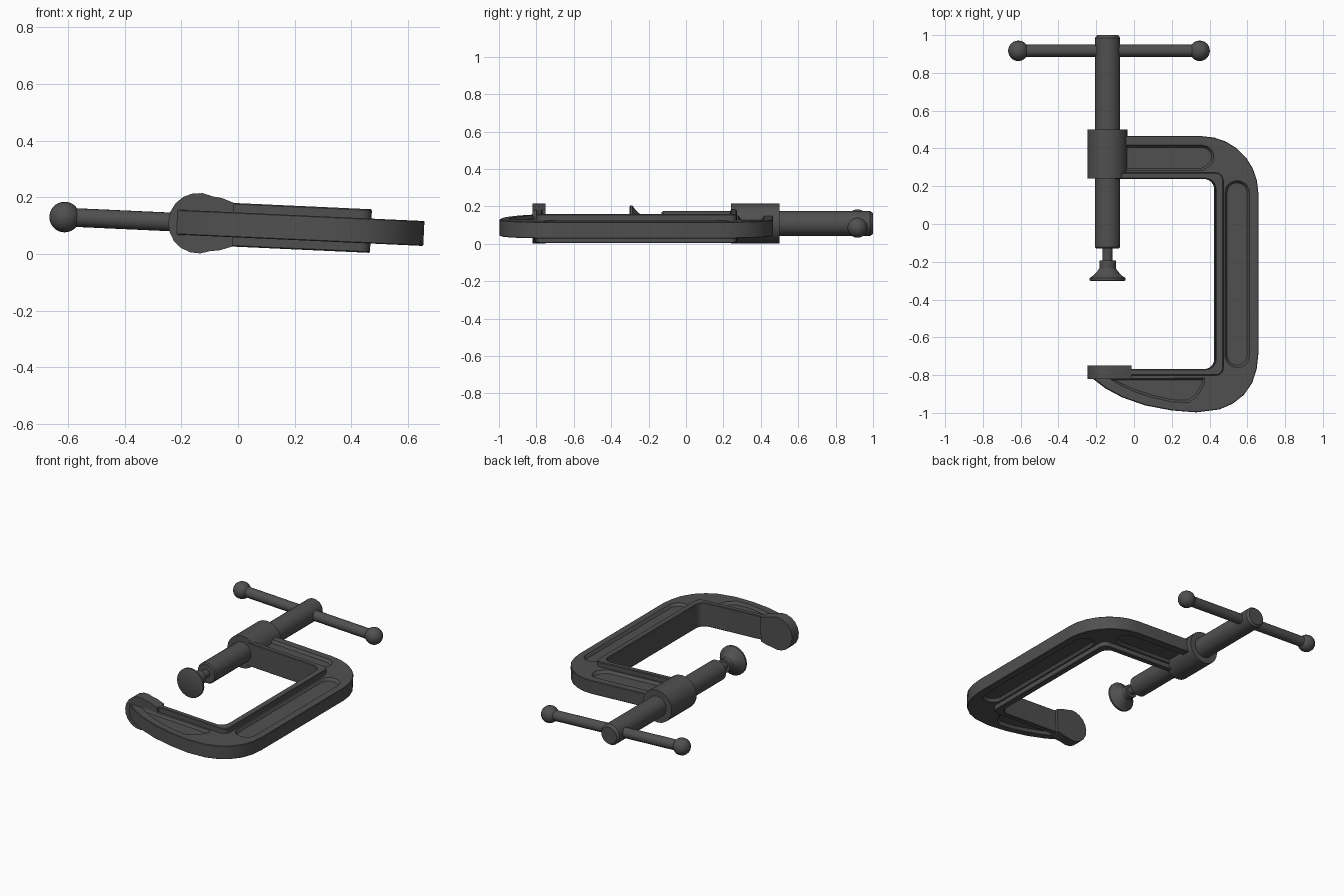
import bpy, bmesh
from math import sin, cos, pi, radians
from mathutils import Matrix, Vector

if "Cube" in bpy.data.objects:
    bpy.data.objects.remove(bpy.data.objects["Cube"])

# The whole clamp lies on its side, slightly tilted about y
TILT = Matrix.Translation((0, 0, 0.1025)) @ Matrix.Rotation(0.0457, 4, 'Y')
SX = -0.14  # screw axis x

dark = bpy.data.materials.new("dark_iron")
dark.diffuse_color = (0.08, 0.08, 0.08, 1)
dark.use_nodes = True
dark.node_tree.nodes["Principled BSDF"].inputs["Base Color"].default_value = dark.diffuse_color


def arc(cx, cy, r, a0, a1, n=6):
    return [(cx + r * cos(radians(a0 + (a1 - a0) * i / n)),
             cy + r * sin(radians(a0 + (a1 - a0) * i / n))) for i in range(n + 1)]


def finish(name, bm, smooth=True):
    bmesh.ops.remove_doubles(bm, verts=bm.verts, dist=1e-5)
    bmesh.ops.recalc_face_normals(bm, faces=bm.faces)
    me = bpy.data.meshes.new(name)
    bm.to_mesh(me)
    bm.free()
    me.transform(TILT)
    me.materials.append(dark)
    ob = bpy.data.objects.new(name, me)
    bpy.context.collection.objects.link(ob)
    if smooth:
        shade(ob)
    return ob


def activate(ob):
    bpy.ops.object.select_all(action='DESELECT')
    ob.select_set(True)
    bpy.context.view_layer.objects.active = ob


def shade(ob):
    activate(ob)
    bpy.ops.object.shade_smooth_by_angle(angle=radians(32))


def inset(pts, d):
    # shrink a counter-clockwise outline by d
    out = []
    for i, p in enumerate(pts):
        p = Vector(p)
        e0 = (p - Vector(pts[i - 1])).normalized()
        e1 = (Vector(pts[(i + 1) % len(pts)]) - p).normalized()
        n = Vector((-e0.y - e1.y, e0.x + e1.x)).normalized()
        k = max(0.5, n.dot(Vector((-e0.y, e0.x))))
        out.append(tuple(p + n * d / k))
    return out


def prism(name, levels, put=lambda a, b, h: (a, b, h), smooth=True):
    # skin a stack of (outline, height) levels and cap both ends
    bm = bmesh.new()
    rings = [[bm.verts.new(put(a, b, h)) for a, b in pts] for pts, h in levels]
    n = len(rings[0])
    for r0, r1 in zip(rings, rings[1:]):
        for i in range(n):
            bm.faces.new((r0[i], r0[(i + 1) % n], r1[(i + 1) % n], r1[i]))
    bm.faces.new(rings[0][::-1])
    bm.faces.new(rings[-1])
    return finish(name, bm, smooth)


def lathe(name, prof, put, n=24):
    # revolve (radius, position) points; put() places them on an axis
    bm = bmesh.new()
    rings = [[bm.verts.new(put(r * cos(2 * pi * i / n), r * sin(2 * pi * i / n), t))
              for i in range(n)] for r, t in prof]
    for r0, r1 in zip(rings, rings[1:]):
        for i in range(n):
            bm.faces.new((r0[i], r0[(i + 1) % n], r1[(i + 1) % n], r1[i]))
    bm.faces.new(rings[0][::-1])
    bm.faces.new(rings[-1])
    return finish(name, bm)


def along_y(a, b, t):
    return (SX + a, t, b)


# C-shaped frame plate
inner = ([(SX, 0.24)] + arc(0.375, 0.185, 0.055, 90, 0)
         + arc(0.375, -0.715, 0.055, 0, -90) + [(-0.21, -0.77)])
outer = [(-0.215, -0.82), (-0.15, -0.87), (-0.06, -0.918), (0.06, -0.96), (0.2, -0.987),
         (0.33, -0.997), (0.45, -0.982), (0.52, -0.952), (0.58, -0.905), (0.625, -0.84),
         (0.648, -0.77), (0.657, -0.69)] \
    + arc(0.357, 0.165, 0.3, 0, 90, 7) + [(SX, 0.465)]
c_shape = inner + outer
T = 0.044
frame = prism("frame", [(inset(c_shape, 0.003), -T), (c_shape, -T + 0.003),
                        (c_shape, T - 0.003), (inset(c_shape, 0.003), T)], smooth=False)

# Recessed panels cut into both faces
pockets = [
    arc(0.545, -0.695, 0.065, 180, 360, 10) + arc(0.545, 0.165, 0.065, 0, 180, 10),
    [(-0.1, 0.282), (0.36, 0.282)] + arc(0.36, 0.355, 0.062, -60, 90, 6) + [(-0.1, 0.417)],
    [(-0.13, -0.82), (-0.07, -0.856), (0.0, -0.888), (0.1, -0.92), (0.2, -0.942),
     (0.29, -0.945), (0.335, -0.91), (0.37, -0.85), (0.372, -0.815)],
]
for pts in pockets:
    for s in (-1, 1):
        cut = prism("cutter", [(inset(pts, 0.012), s * (T - 0.018)), (pts, s * T),
                               (pts, s * (T + 0.03))], smooth=False)
        cut.hide_render = True
        mod = frame.modifiers.new("pocket", 'BOOLEAN')
        mod.operation, mod.solver, mod.object = 'DIFFERENCE', 'EXACT', cut
        activate(frame)
        bpy.ops.object.modifier_apply(modifier=mod.name)
        bpy.data.objects.remove(cut)
shade(frame)

# Wide flange lining the inside of the C
lip_in = ([(-0.1, 0.2385)] + arc(0.374, 0.184, 0.0545, 90, 0)
          + arc(0.374, -0.714, 0.0545, 0, -90) + [(-0.1, -0.7685)])
lip_out = ([(-0.1, -0.802)] + arc(0.43, -0.762, 0.04, -90, 0, 4)
           + arc(0.43, 0.232, 0.04, 0, 90, 4) + [(-0.1, 0.272)])
lip = lip_in + lip_out
W = 0.077
prism("inner_flange", [(inset(lip, 0.004), -W), (lip, -W + 0.004),
                       (lip, W - 0.004), (inset(lip, 0.004), W)])

# Anvil pad: rounded at the tip, tapering into the flange
pad = arc(SX, 0, 0.107, 65, 295, 12) + [(-0.06, -0.092), (-0.017, -0.077),
                                        (-0.017, 0.077), (-0.06, 0.092)]
prism("anvil_pad", [(pad, -0.82), (pad, -0.75)], put=lambda a, b, h: (a, h, b))

# Threaded boss, screw and swivel foot
lathe("screw_boss", [(0.106, 0.24), (0.106, 0.5)], along_y, 20)
lathe("screw", [(0.026, -0.2), (0.026, -0.13), (0.06, -0.13), (0.067, -0.122),
                (0.067, 0.985), (0.055, 1.0)], along_y)
lathe("swivel_foot", [(0.085, -0.303), (0.095, -0.298), (0.095, -0.286), (0.072, -0.27),
                      (0.052, -0.247), (0.044, -0.235), (0.044, -0.193)], along_y)

# Sliding handle with a ball on each end
R, r, x0, x1 = 0.054, 0.033, -0.613, 0.348
ball = [(R * sin(a), -R * cos(a)) for a in [0.02 + (pi - 0.66) * i / 11 for i in range(12)]]
prof = [(a, x0 + b) for a, b in ball] + [(r, x0 + 0.043), (r, x1 - 0.043)] \
    + [(a, x1 - b) for a, b in reversed(ball)]
lathe("handle", prof, lambda a, b, t: (t, 0.917 + a, b), 20)
